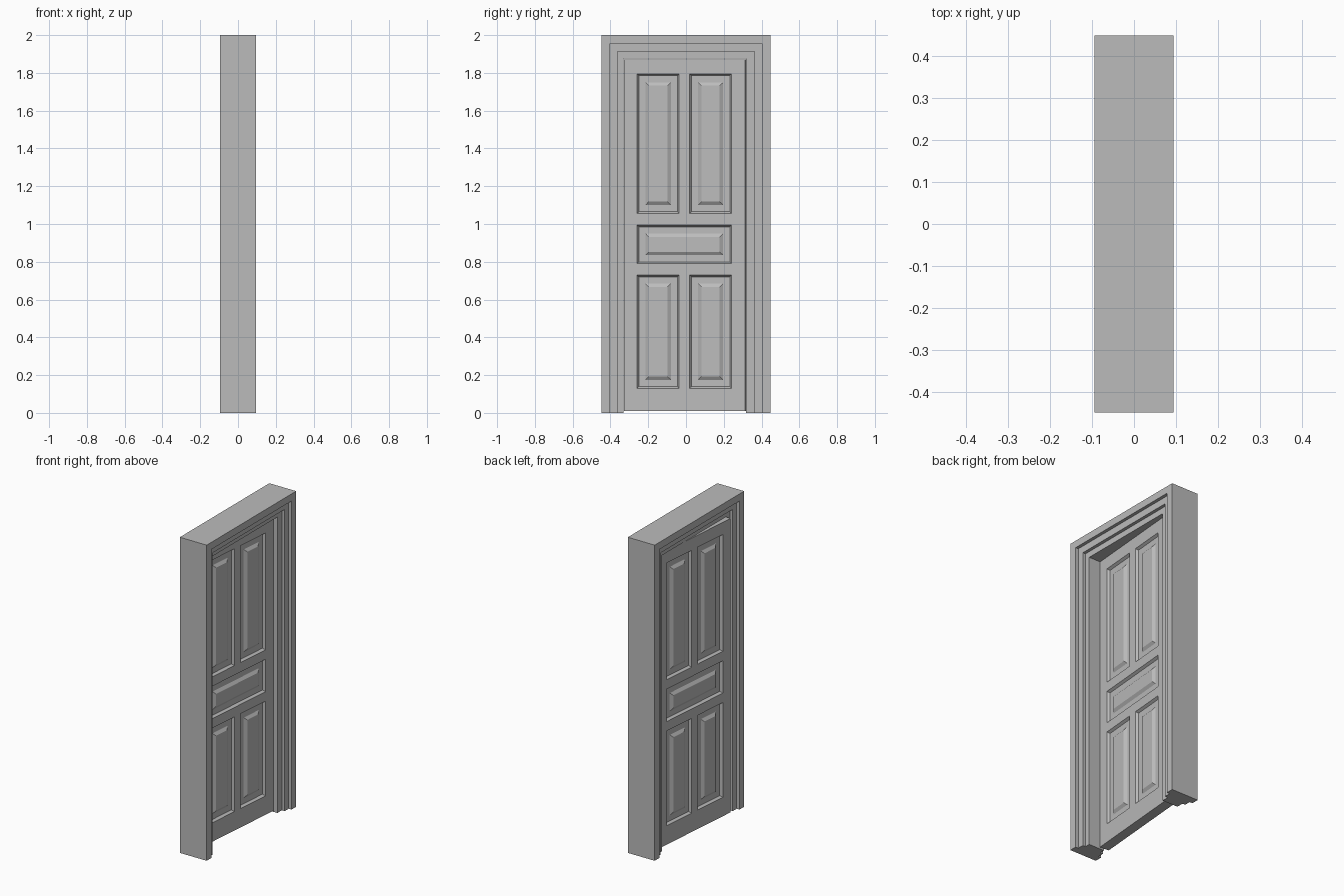
import bpy, bmesh
from math import atan
from mathutils import Matrix, Vector

cube = bpy.data.objects.get("Cube")
if cube:
    bpy.data.objects.remove(cube)

grey = bpy.data.materials.new("plain grey")
grey.use_nodes = True
grey.diffuse_color = (0.5, 0.5, 0.5, 1)
grey.node_tree.nodes["Principled BSDF"].inputs["Base Color"].default_value = (0.5, 0.5, 0.5, 1)


def finish(bm, name):
    bmesh.ops.recalc_face_normals(bm, faces=bm.faces)
    mesh = bpy.data.meshes.new(name)
    bm.to_mesh(mesh)
    bm.free()
    mesh.materials.append(grey)
    obj = bpy.data.objects.new(name, mesh)
    bpy.context.collection.objects.link(obj)
    return obj


# Door frame: a stepped section carried up one jamb, across the head and down
RIGHT, LEFT, TOP = (-0.448, -0.402, -0.362, -0.33), (0.448, 0.402, 0.362, 0.317), (2, 1.955, 1.912, 1.875)
FACE, STEP = 0.094, 0.02
half = [(0, FACE), (1, FACE), (1, FACE - STEP), (2, FACE - STEP), (2, FACE - 2 * STEP), (3, FACE - 2 * STEP)]
section = half + [(level, -x) for level, x in reversed(half)]

bm = bmesh.new()
rings = []
for side, raised in ((RIGHT, False), (RIGHT, True), (LEFT, True), (LEFT, False)):
    rings.append([bm.verts.new((x, side[lv], TOP[lv] if raised else 0)) for lv, x in section])
for a, b in zip(rings, rings[1:]):
    for i in range(len(section)):
        j = (i + 1) % len(section)
        bm.faces.new((a[i], a[j], b[j], b[i]))
bm.faces.new(rings[0])
bm.faces.new(rings[-1])
finish(bm, "door_frame")

# Door leaf: a slab cut into stiles, rails and panels
Y_CUTS = (-0.26, -0.035, 0.02, 0.243)
Z_CUTS = (0.13, 0.73, 0.79, 0.995, 1.055, 1.795)
Y0, Y1, Z0, Z1, THICK = -0.329, 0.316, 0.01, 1.872, 0.062

bm = bmesh.new()
bmesh.ops.create_cube(bm, size=1)
bmesh.ops.scale(bm, vec=(THICK, Y1 - Y0, Z1 - Z0), verts=bm.verts)
bmesh.ops.translate(bm, vec=(0, (Y0 + Y1) / 2, (Z0 + Z1) / 2), verts=bm.verts)
for axis, cuts in ((1, Y_CUTS), (2, Z_CUTS)):
    for cut in cuts:
        point, normal = Vector(), Vector()
        point[axis], normal[axis] = cut, 1
        bmesh.ops.bisect_plane(bm, geom=bm.verts[:] + bm.edges[:] + bm.faces[:],
                               plane_co=point, plane_no=normal)


def cells(sign, ya, yb, za, zb):
    found = []
    for f in bm.faces:
        c = f.calc_center_median()
        if f.normal.x * sign > 0.9 and ya < c.y < yb and za < c.z < zb:
            found.append(f)
    return found


# Sunk and fielded panels on both faces
bm.normal_update()
panels = []
ya, yb, yc, yd = Y_CUTS
for sign in (1, -1):
    for za, zb in (Z_CUTS[0:2], Z_CUTS[4:6]):
        panels += cells(sign, ya, yb, za, zb) + cells(sign, yc, yd, za, zb)
    middle = cells(sign, ya, yd, Z_CUTS[2], Z_CUTS[3])
    panels += bmesh.ops.dissolve_faces(bm, faces=middle)["region"]
bm.normal_update()
for width, depth in ((0.01, -0.015), (0.035, 0), (0.018, 0.012)):
    bmesh.ops.inset_individual(bm, faces=panels, thickness=width, depth=depth, use_even_offset=True)
    bm.normal_update()

# Leave the door slightly ajar, swung about its hinge edge
hinge = Vector((0.001, Y1, 0))
bmesh.ops.rotate(bm, cent=hinge, matrix=Matrix.Rotation(-atan(0.085), 3, "Z"), verts=bm.verts)
finish(bm, "door_leaf")
